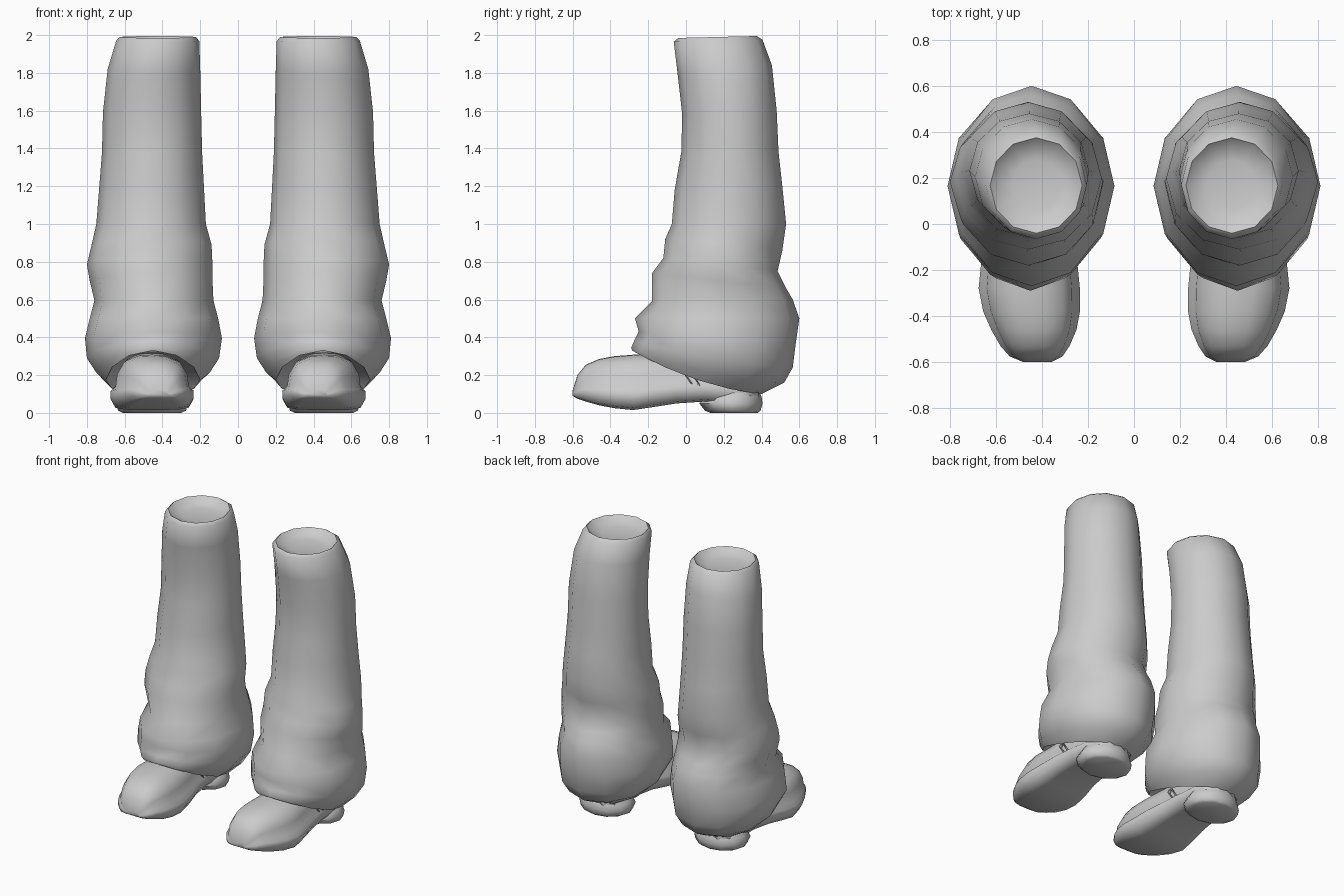
import bpy, bmesh, math

grey = bpy.data.materials.new("plain grey")
grey.diffuse_color = (0.6, 0.6, 0.6, 1)


def loft(name, rings, angle=60):
    """Skin closed rings of equal length, cap both ends, mirror to the other leg."""
    bm = bmesh.new()
    loops = [[bm.verts.new(p) for p in r] for r in rings]
    n = len(loops[0])
    for a, b in zip(loops, loops[1:]):
        for i in range(n):
            j = (i + 1) % n
            bm.faces.new((a[i], a[j], b[j], b[i]))
    bm.faces.new(loops[0])
    bm.faces.new(loops[-1])
    bmesh.ops.recalc_face_normals(bm, faces=bm.faces)
    me = bpy.data.meshes.new(name)
    bm.to_mesh(me)
    bm.free()
    me.materials.append(grey)
    ob = bpy.data.objects.new(name, me)
    bpy.context.collection.objects.link(ob)
    ob.modifiers.new("other_leg", 'MIRROR')
    bpy.ops.object.select_all(action='DESELECT')
    ob.select_set(True)
    bpy.context.view_layer.objects.active = ob
    bpy.ops.object.shade_smooth_by_angle(angle=math.radians(angle))
    return ob


def oval(zf, zb, yf, yb, xi, xo, sag=0.0, n=12):
    """Tilted oval: front/back heights, front/back depth, inner/outer side."""
    pts = []
    for i in range(n):
        a = 2 * math.pi * i / n
        s = math.sin(a)
        pts.append(((xi + xo) / 2 + (xo - xi) / 2 * math.cos(a),
                    (yf + yb) / 2 + (yb - yf) / 2 * s,
                    (zf + zb) / 2 + (zb - zf) / 2 * s - sag * (1 - s * s)))
    return pts


# Trouser legs: dished top, straight shin, baggy folds, slanted hem
trouser = [
    (1.945, 1.945, 0.06, 0.28, 0.32, 0.53),
    (1.96, 1.96, 0.00, 0.34, 0.26, 0.59),
    (1.985, 1.995, -0.04, 0.375, 0.225, 0.625),
    (1.965, 1.975, -0.065, 0.405, 0.205, 0.645),
    (1.80, 1.84, -0.045, 0.455, 0.20, 0.69),
    (1.58, 1.60, -0.02, 0.48, 0.195, 0.715),
    (1.38, 1.38, -0.025, 0.49, 0.19, 0.72),
    (1.18, 1.20, -0.06, 0.51, 0.18, 0.735),
    (1.00, 1.00, -0.075, 0.53, 0.17, 0.75),
    (0.92, 0.86, -0.11, 0.51, 0.14, 0.775),
    (0.82, 0.75, -0.12, 0.485, 0.135, 0.80),
    (0.74, 0.66, -0.18, 0.53, 0.135, 0.785),
    (0.59, 0.60, -0.18, 0.565, 0.13, 0.76),
    (0.50, 0.50, -0.27, 0.60, 0.105, 0.785),
    (0.43, 0.36, -0.25, 0.58, 0.085, 0.81),
    (0.38, 0.24, -0.275, 0.565, 0.10, 0.80, 0.02),
    (0.345, 0.16, -0.29, 0.52, 0.15, 0.75, 0.04),
    (0.33, 0.10, -0.285, 0.40, 0.20, 0.70, 0.04),
    (0.36, 0.18, -0.22, 0.36, 0.25, 0.65, 0.03),
]
loft("trouser_legs", [oval(*r) for r in trouser])

# Shoes: one cross-section with a flared sole, scaled along the foot
half = [(0, 0), (.6, 0), (.88, .04), (1, .2), (1, .34), (.88, .42),
        (.84, .65), (.66, .88), (.3, .99), (0, 1)]
section = half + [(-x, z) for x, z in half[-2:0:-1]]
stations = [  # y, bottom, top, half width, centre x
    (-.60, .09, .12, .06, .42), (-.575, .075, .20, .115, .425),
    (-.53, .06, .255, .15, .43), (-.46, .04, .285, .185, .435),
    (-.38, .025, .30, .21, .445), (-.28, .015, .308, .22, .455),
    (-.18, .03, .31, .21, .455), (-.05, .05, .32, .185, .46),
    (.10, .06, .32, .165, .46), (.25, .05, .30, .16, .455),
    (.34, .05, .27, .13, .455), (.385, .06, .20, .07, .455),
]
loft("shoes", [[(cx + w * x, y, b + (t - b) * z) for x, z in section]
               for y, b, t, w, cx in stations])

# Heels
heel = [(0, .13, .38, .30, .61), (.012, .10, .395, .275, .635),
        (.05, .07, .405, .265, .645), (.085, .09, .40, .28, .63),
        (.13, .12, .38, .31, .60)]
loft("heels", [oval(z, z, *r) for z, *r in heel], 50)

# Small wire buckles on both sides of each shoe
for name, x in (("outer_buckles", .62), ("inner_buckles", .30)):
    path = [(-.005, .205), (.005, .22), (.025, .22), (.07, .15),
            (.06, .14), (.04, .14)]
    cy = sum(p[0] for p in path) / len(path)
    cz = sum(p[1] for p in path) / len(path)
    # tube section swept round the closed outline
    rings = []
    for y, z in path + path[:1]:
        d = math.hypot(y - cy, z - cz)
        u, v = (y - cy) / d, (z - cz) / d
        rings.append([(x + .011 * math.sin(k * math.pi / 3),
                       y + .009 * u * math.cos(k * math.pi / 3),
                       z + .009 * v * math.cos(k * math.pi / 3)) for k in range(6)])
    loft(name, rings)
